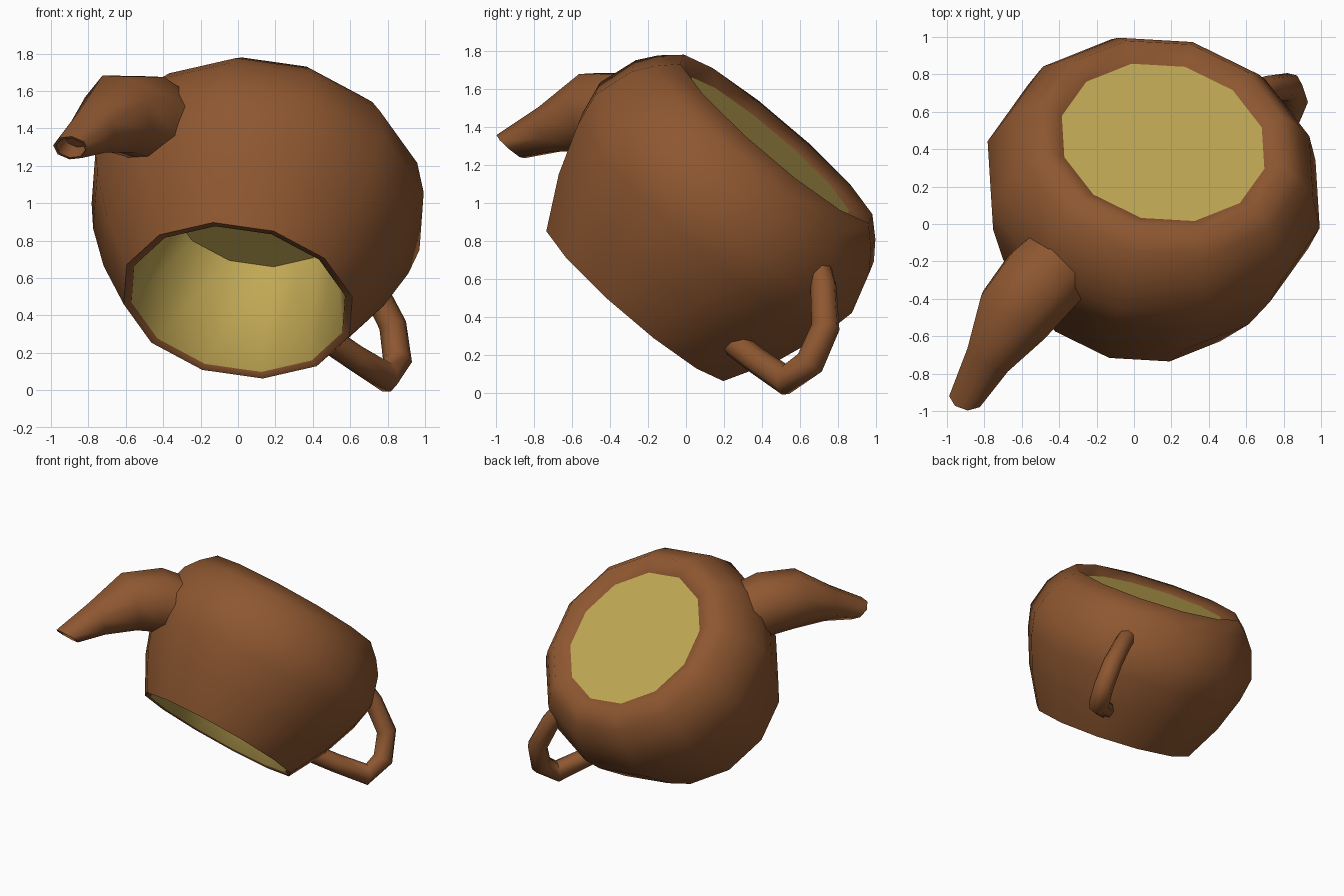
import bpy, bmesh, math
from mathutils import Vector

if "Cube" in bpy.data.objects:
    bpy.data.objects.remove(bpy.data.objects["Cube"])

# Pot frame: axis runs from the mouth (low, front) to the base (high, back)
MOUTH = Vector((0.0, -0.26, 0.48))
AXIS = Vector((0.144, 0.645, 0.751)).normalized()
U = Vector((0.210, 0.722, -0.660))
U = (U - AXIS * U.dot(AXIS)).normalized()
V = AXIS.cross(U)
SPOUT = Vector((-0.654, -0.508, 0.56))
SPOUT = (SPOUT - AXIS * SPOUT.dot(AXIS)).normalized()


def material(name, color):
    m = bpy.data.materials.new(name)
    m.diffuse_color = (*color, 1)
    m.use_nodes = True
    m.node_tree.nodes["Principled BSDF"].inputs["Base Color"].default_value = m.diffuse_color
    return m


brown = material("brown_clay", (0.27, 0.095, 0.03))
yellow = material("yellow_glaze", (0.53, 0.39, 0.09))


def loft(name, rings, mats, slots=None, angle=60):
    """Bridge rings of points into a closed skin, capping both ends."""
    bm = bmesh.new()
    loops = [[bm.verts.new(p) for p in ring] for ring in rings]
    n = len(loops[0])
    slots = slots or [0] * (len(rings) + 1)
    bm.faces.new(loops[0]).material_index = slots[0]
    for k, (a, b) in enumerate(zip(loops, loops[1:])):
        for i in range(n):
            j = (i + 1) % n
            f = bm.faces.new((a[i], a[j], b[j], b[i]))
            f.material_index = slots[k + 1]
    bm.faces.new(loops[-1]).material_index = slots[-1]
    bmesh.ops.recalc_face_normals(bm, faces=bm.faces)
    me = bpy.data.meshes.new(name)
    bm.to_mesh(me)
    bm.free()
    for m in mats:
        me.materials.append(m)
    ob = bpy.data.objects.new(name, me)
    bpy.context.collection.objects.link(ob)
    bpy.ops.object.select_all(action='DESELECT')
    ob.select_set(True)
    bpy.context.view_layer.objects.active = ob
    bpy.ops.object.shade_smooth_by_angle(angle=math.radians(angle))
    return ob


def circle(center, radius, x, y, n):
    return [center + radius * (math.cos(2 * math.pi * i / n) * x +
                               math.sin(2 * math.pi * i / n) * y) for i in range(n)]


def tube(name, path, out, n, flat_from=None):
    """Sweep (distance from axis, height, radius) points in the plane of the axis."""
    side = AXIS.cross(out)
    pts = [MOUTH + out * d + AXIS * h for d, h, r in path]
    rings = []
    for i, p in enumerate(pts):
        tan = (pts[min(i + 1, len(pts) - 1)] - pts[max(i - 1, 0)]).normalized()
        if flat_from is not None and i >= flat_from:
            tan = -AXIS
        rings.append(circle(p, path[i][2], side, tan.cross(side), n))
    return loft(name, rings, [brown])


# Body: inner floor, wall, rim, bulging side, foot and shallow recessed base
profile = [(0.462, 0.646), (0.59, 0.01), (0.632, 0.0), (0.785, 0.28), (0.883, 0.55),
           (0.918, 0.73), (0.85, 0.945), (0.775, 1.045), (0.672, 1.14), (0.56, 1.08)]
body = loft("pot_body", [circle(MOUTH + AXIS * t, r, U, V, 12) for r, t in profile],
            [brown, yellow], [1, 1, 0, 0, 0, 0, 0, 0, 0, 0, 1], 75)
# keep the flat base crisp where the glaze starts
for e in body.data.edges:
    faces = [p for p in body.data.polygons if len(p.vertices) == 12
             and set(e.vertices) <= set(p.vertices)]
    if faces:
        e.use_edge_sharp = True

# Spout: wide root tapering to a hollow tip cut level with the mouth
tube("spout", [(0.78, 0.66, 0.23), (0.90, 0.635, 0.238), (1.095, 0.51, 0.222),
               (1.245, 0.28, 0.135), (1.38, 0.055, 0.095),
               (1.38, 0.055, 0.08), (1.34, 0.15, 0.07)], SPOUT, 8, flat_from=4)

# Handle: bent tube on the opposite side
tube("handle", [(0.68, 0.235, 0.07), (0.90, 0.265, 0.07), (1.15, 0.31, 0.08),
                (1.20, 0.47, 0.078), (1.12, 0.66, 0.075), (0.92, 0.80, 0.07),
                (0.82, 0.84, 0.07)], -SPOUT, 8)
